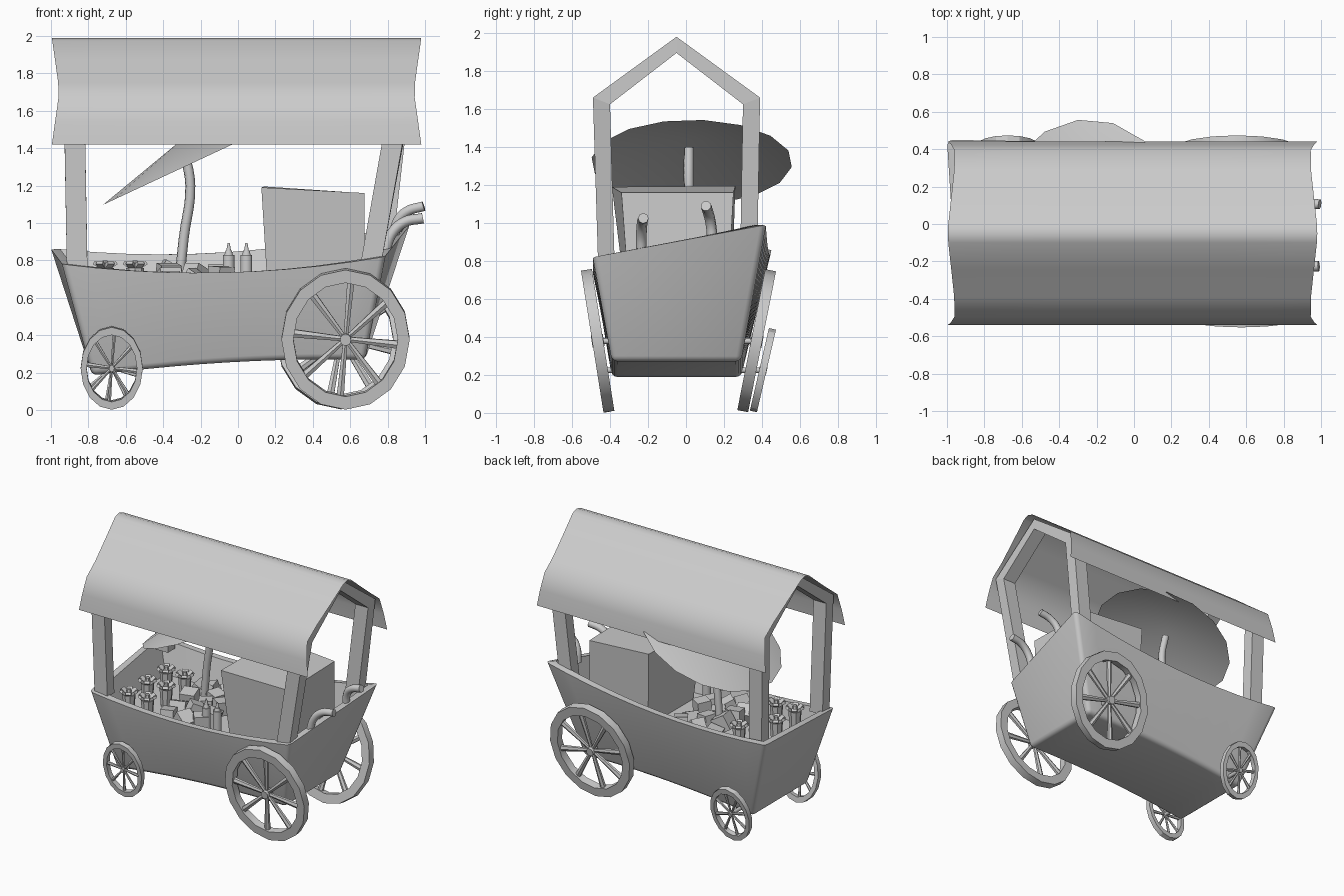
import bpy, bmesh, math, random
from mathutils import Matrix, Vector

if "Cube" in bpy.data.objects:
    bpy.data.objects.remove(bpy.data.objects["Cube"])

random.seed(4)
YC = -0.05  # centre line of the cart body


def finish(name, bm, smooth=None, recalc=True):
    if recalc:
        bmesh.ops.recalc_face_normals(bm, faces=bm.faces)
    me = bpy.data.meshes.new(name)
    bm.to_mesh(me)
    bm.free()
    ob = bpy.data.objects.new(name, me)
    bpy.context.collection.objects.link(ob)
    if smooth:
        bpy.ops.object.select_all(action='DESELECT')
        ob.select_set(True)
        bpy.context.view_layer.objects.active = ob
        bpy.ops.object.shade_smooth_by_angle(angle=math.radians(smooth))
    return ob


def lerp(a, b, t):
    return a + (b - a) * t


def quad(a, m, b, t):
    # parabola through a, m, b at t = 0, 0.5, 1
    return a * (1 - t) * (1 - 2 * t) + 4 * m * t * (1 - t) + b * t * (2 * t - 1)


def loft(bm, rows, closed=False):
    vs = [[bm.verts.new(p) for p in r] for r in rows]
    for a, b in zip(vs, vs[1:]):
        n = len(a)
        for i in range(n if closed else n - 1):
            bm.faces.new((a[i], a[(i + 1) % n], b[(i + 1) % n], b[i]))
    return vs


def pipe(name, pts, radius):
    cu = bpy.data.curves.new(name, 'CURVE')
    cu.dimensions = '3D'
    cu.bevel_depth, cu.bevel_resolution = radius, 2
    cu.use_fill_caps, cu.resolution_u = True, 5
    sp = cu.splines.new('BEZIER')
    sp.bezier_points.add(len(pts) - 1)
    for bp, p in zip(sp.bezier_points, pts):
        bp.co = p
        bp.handle_left_type = bp.handle_right_type = 'AUTO'
    ob = bpy.data.objects.new(name, cu)
    bpy.context.collection.objects.link(ob)


# hull: sagging open tub with thick walls, higher at the back and right
def hull_rows(d, n=10):
    rows = []
    for i in range(n + 1):
        t = i / n
        zb = quad(0.185, 0.255, 0.27, t) + d
        xb = lerp(-0.78 + d, 0.68 - d, t)
        rows.append([(lerp(-0.94 + d, 0.785 - d, t), -0.49 + d, quad(0.78, 0.735, 0.82, t)),
                     (xb, -0.39 + d, zb), (xb, 0.29 - d, zb),
                     (lerp(-1.0 + d, 0.92 - d, t), lerp(0.45, 0.42, t) - d, quad(0.86, 0.845, 0.99, t))])
    return rows


bm = bmesh.new()
shells = []
for d in (0, 0.05):
    vs = loft(bm, hull_rows(d))
    bm.faces.new(vs[0])
    bm.faces.new(vs[-1])
    shells.append([r[0] for r in vs] + [r[3] for r in vs[::-1]])
for i in range(len(shells[0])):  # rim joining outer and inner shell
    j = (i + 1) % len(shells[0])
    bm.faces.new((shells[0][i], shells[0][j], shells[1][j], shells[1][i]))
bmesh.ops.recalc_face_normals(bm, faces=bm.faces)
bm.normal_update()
rim = set(shells[0] + shells[1])
sharp = [e for e in bm.edges if e.is_convex and e.calc_face_angle() > math.radians(35)
         and not (e.verts[0] in rim and e.verts[1] in rim)]
bmesh.ops.bevel(bm, geom=sharp, offset=0.03, segments=3, profile=0.5, affect='EDGES')
finish("hull", bm, 50)

# inner shelf the goods stand on
bm = bmesh.new()
bmesh.ops.create_cube(bm, size=1, matrix=Matrix.Translation((-0.07, -0.045, 0.61))
                      @ Matrix.Diagonal((1.57, 0.76, 0.02, 1)))
finish("shelf", bm)


# roof frames: house-shaped arches, the right one leaning
def frame(name, x_at):
    outer = [(-0.462, 0.76), (-0.49, 1.66), (YC, 1.98), (0.39, 1.66), (0.375, 0.82)]
    inner = [(-0.375, 0.76), (-0.40, 1.625), (YC, 1.895), (0.30, 1.625), (0.285, 0.82)]
    bm = bmesh.new()
    rows = [[(x_at(y, z) + dx, y, z) for (y, z), dx in ((o, 0), (o, 0.11), (n, 0.11), (n, 0))]
            for o, n in zip(outer, inner)]
    vs = loft(bm, rows, True)
    bm.faces.new(vs[0])
    bm.faces.new(vs[-1])
    finish(name, bm)


frame("left_roof_frame", lambda y, z: -0.915 - 0.02 * min(max(z - 0.8, 0), 0.8))
frame("right_roof_frame", lambda y, z: 0.79 + (0.21 if y < 0 else 0.13) * min(z - 1.42, 0.1))

# canopy: thin cloth with pinched ends
half = [(0.49, 1.42), (0.475, 1.54), (0.445, 1.67), (0.34, 1.75), (0.19, 1.865), (0.05, 1.975)]
prof = [(-y, z) for y, z in half] + [(0, 1.99)] + [(y, z) for y, z in half[::-1]]
bm = bmesh.new()
rows = []
for y, z in prof:
    ins = 0.04 * (1 - abs(2 * (z - 1.42) / 0.57 - 1))
    rows.append([(lerp(-0.995 + ins, 0.98 - ins, j / 4), YC + y, z) for j in range(5)])
loft(bm, rows)
finish("canopy", bm, 80)


# spoked wheels: slightly oval and splayed outwards
def wheel(name, c, rx, rz, rim, width, tilt, spin=0.1, n=16):
    bm = bmesh.new()
    w = width / 2
    k = 1 - rim / rz
    rows = []
    for i in range(n + 1):
        a = 2 * math.pi * i / n
        rows.append([(r * math.cos(a), y, r * math.sin(a))
                     for r, y in ((1, -w), (1, w), (k, w), (k, -w))])
    loft(bm, rows, True)
    for i in range(8):
        a = 2 * math.pi * i / 8 + spin
        bmesh.ops.create_cone(bm, cap_ends=True, segments=6, radius1=0.035, radius2=0.06, depth=k + 0.02,
                              matrix=Matrix.Rotation(a, 4, 'Y') @ Matrix.Translation((0, 0, (k + 0.06) / 2))
                              @ Matrix.Diagonal((1.1, rz * 0.9, 1, 1)))
    bmesh.ops.create_cone(bm, cap_ends=True, segments=12, radius1=0.085, radius2=0.085, depth=width * 1.1,
                          matrix=Matrix.Rotation(math.pi / 2, 4, 'X'))
    bmesh.ops.remove_doubles(bm, verts=bm.verts, dist=1e-5)
    bm.transform(Matrix.Translation(c) @ Matrix.Rotation(math.radians(tilt), 4, 'X')
                 @ Matrix.Diagonal((rx, 1, rz, 1)))
    finish(name, bm, 25)


wheel("front_right_wheel", (0.575, -0.465, 0.38), 0.343, 0.378, 0.07, 0.058, 9)
wheel("back_right_wheel", (0.55, 0.372, 0.38), 0.343, 0.378, 0.07, 0.058, -11.2, 0.2)
wheel("front_left_wheel", (-0.675, -0.445, 0.225), 0.166, 0.223, 0.042, 0.038, 9)
wheel("back_left_wheel", (-0.675, 0.405, 0.225), 0.166, 0.223, 0.042, 0.038, -13, 0.2)

# axles linking the wheels through the hull
for name, x, z, y0, y1 in (("right_axle", 0.56, 0.378, -0.46, 0.37), ("left_axle", -0.675, 0.225, -0.44, 0.40)):
    pipe(name, [(x, y0, z), (x, y1, z)], 0.015)

# push handles rising from the right rim
pipe("front_handle", [(0.785, -0.235, 0.84), (0.82, -0.235, 0.94), (0.89, -0.23, 1.005), (0.988, -0.225, 1.025)], 0.028)
pipe("back_handle", [(0.835, 0.14, 0.90), (0.85, 0.13, 1.00), (0.90, 0.115, 1.06), (0.993, 0.105, 1.09)], 0.028)

# parasol: shallow cone on a bent pole
bm = bmesh.new()
bmesh.ops.create_cone(bm, cap_ends=False, segments=16, radius1=0.53, radius2=0.0, depth=0.137,
                      matrix=Matrix.Translation((-0.245, 0.03, 1.32)) @ Matrix.Rotation(math.radians(-25), 4, 'Y')
                      @ Matrix.Rotation(math.radians(6.5), 4, 'Z') @ Matrix.Translation((0, 0, 0.068)))
bmesh.ops.remove_doubles(bm, verts=bm.verts, dist=1e-4)
finish("parasol", bm, 40)
pipe("parasol_pole", [(-0.32, 0.03, 0.62), (-0.29, 0.025, 0.92), (-0.255, 0.015, 1.2), (-0.29, 0.015, 1.395)], 0.027)

# cabinet: crooked tapered box
bm = bmesh.new()
low = [(0.16, -0.32, 0.62), (0.68, -0.30, 0.62), (0.68, 0.22, 0.62), (0.16, 0.24, 0.62)]
top = [(0.125, -0.39, 1.19), (0.675, -0.34, 1.16), (0.66, 0.25, 1.16), (0.14, 0.26, 1.195)]
vs = loft(bm, [low, top], True)
bm.faces.new(vs[0])
bm.faces.new(vs[1])
finish("cabinet", bm)

# cups with flared petal tops
for i, x in enumerate((-0.71, -0.55)):
    for j, y in enumerate((-0.33, -0.10, 0.13)):
        bm = bmesh.new()
        bmesh.ops.create_cone(bm, cap_ends=True, segments=8, radius1=0.038, radius2=0.048, depth=0.14,
                              matrix=Matrix.Translation((x, y, 0.69)))
        for k in range(6):
            bmesh.ops.create_cube(bm, size=1, matrix=Matrix.Translation((x, y, 0.745))
                                  @ Matrix.Rotation(k * math.pi / 3, 4, 'Z') @ Matrix.Rotation(0.95, 4, 'Y')
                                  @ Matrix.Translation((0, 0, 0.04)) @ Matrix.Diagonal((0.02, 0.04, 0.07, 1)))
        bmesh.ops.create_cone(bm, cap_ends=True, segments=6, radius1=0.022, radius2=0.015, depth=0.05,
                              matrix=Matrix.Translation((x, y, 0.775)))
        finish(f"flower_cup_{i}_{j}", bm)

# heap of tumbled blocks
bm = bmesh.new()
for i in range(15):
    p = Vector((-0.37 + 0.14 * (i % 3), -0.33 + 0.13 * (i // 3), 0.695 + random.uniform(-0.02, 0.035)))
    rot = Matrix.Rotation(random.uniform(0, 3), 4, 'Z') @ Matrix.Rotation(random.uniform(-0.7, 0.7), 4, 'X')
    bmesh.ops.create_cube(bm, size=random.uniform(0.095, 0.12), matrix=Matrix.Translation(p) @ rot)
finish("block_heap", bm)

# sauce bottles
for i, x in enumerate((-0.05, 0.045)):
    bm = bmesh.new()
    for r1, r2, z, d in ((0.032, 0.032, 0.725, 0.21), (0.024, 0.018, 0.84, 0.025), (0.014, 0.006, 0.87, 0.045)):
        bmesh.ops.create_cone(bm, cap_ends=True, segments=10, radius1=r1, radius2=r2, depth=d,
                              matrix=Matrix.Translation((x, -0.32, z)))
    finish(f"bottle_{i}", bm, 40)
